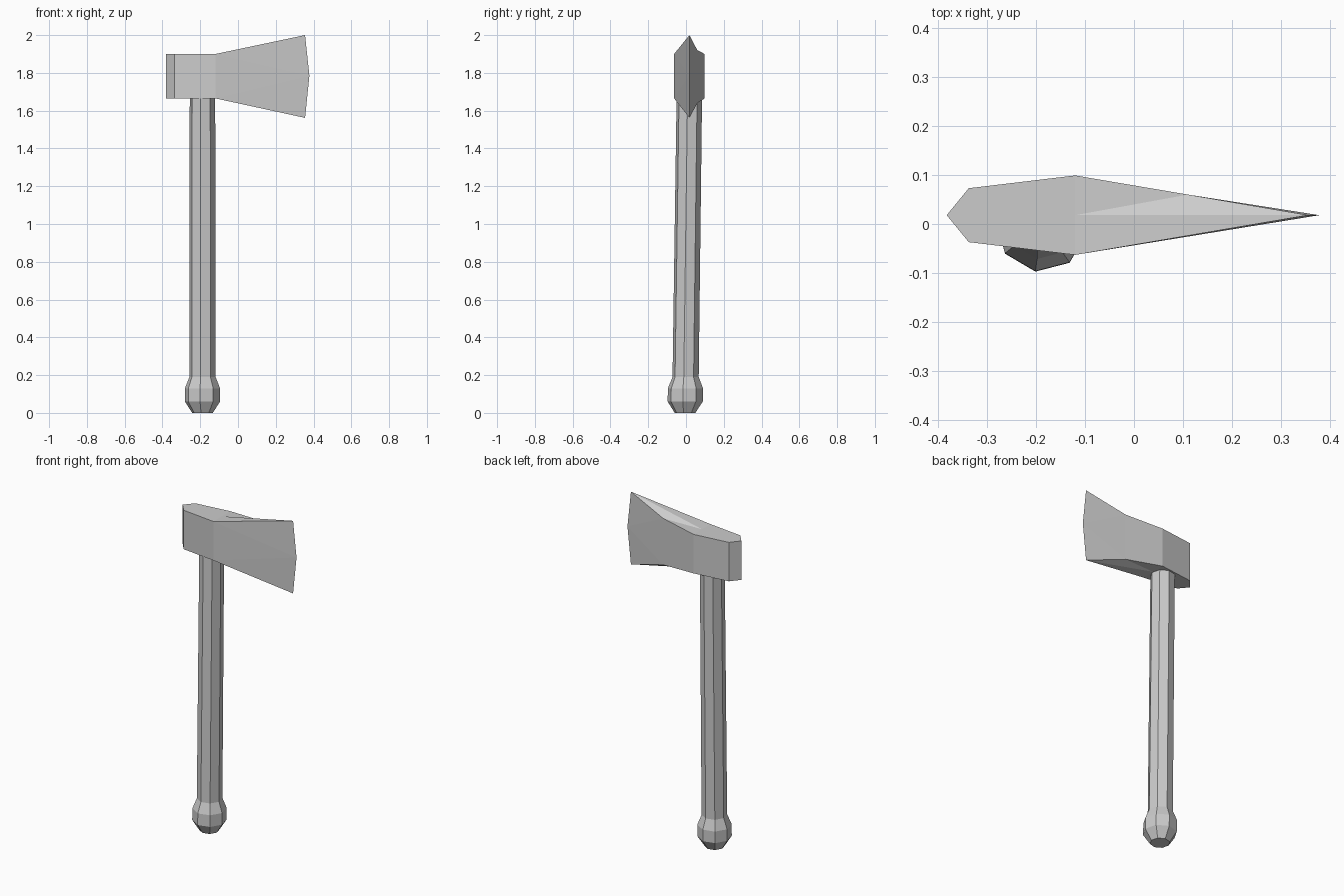
import bpy, bmesh
from math import cos, sin, radians

if "Cube" in bpy.data.objects:
    bpy.data.objects.remove(bpy.data.objects["Cube"])


def make_object(name, bm):
    bmesh.ops.recalc_face_normals(bm, faces=bm.faces)
    mesh = bpy.data.meshes.new(name)
    bm.to_mesh(mesh)
    bm.free()
    obj = bpy.data.objects.new(name, mesh)
    bpy.context.collection.objects.link(obj)
    return obj


# Handle: octagonal rings (radius, z, centre y), leaning slightly back
SIDES = 8
profile = [(0.055, 0.0, -0.005), (0.094, 0.06, -0.004), (0.094, 0.13, -0.003),
           (0.070, 0.19, -0.002), (0.068, 1.70, 0.018)]
bm = bmesh.new()
rings = []
for r, z, cy in profile:
    angles = [radians(-8 + 360 / SIDES * i) for i in range(SIDES)]
    rings.append([bm.verts.new((-0.188 + r * cos(a), cy + r * sin(a), z)) for a in angles])
for low, high in zip(rings, rings[1:]):
    for i in range(SIDES):
        j = (i + 1) % SIDES
        bm.faces.new((low[i], low[j], high[j], high[i]))
bm.faces.new(rings[0])
bm.faces.new(rings[-1])
make_object("handle", bm)

# Axe head: named corners as (x, y, bottom z, top z)
corners = {
    "poll": (-0.382, 0.018, 1.665, 1.90),
    "poll_back": (-0.337, 0.073, 1.665, 1.90),
    "cheek_back": (-0.12, 0.099, 1.665, 1.90),
    "bevel_back": (0.11, 0.06, 1.64, 1.92),
    "tip": (0.355, 0.018, 1.562, 2.0),
    "cheek_front": (-0.12, -0.063, 1.665, 1.90),
    "poll_front": (-0.337, -0.037, 1.665, 1.90),
    "ridge": (-0.12, 0.018, 1.665, 1.90),
}
bm = bmesh.new()
low = {k: bm.verts.new((x, y, a)) for k, (x, y, a, b) in corners.items()}
high = {k: bm.verts.new((x, y, b)) for k, (x, y, a, b) in corners.items()}
edge_mid = bm.verts.new((0.378, 0.018, 1.785))

# Top and bottom surfaces
caps = ["poll poll_front cheek_front ridge cheek_back poll_back",
        "ridge cheek_front tip", "ridge tip bevel_back", "ridge bevel_back cheek_back"]
for level in (low, high):
    for cap in caps:
        bm.faces.new([level[k] for k in cap.split()])

# Side walls
wall = ["cheek_front", "poll_front", "poll", "poll_back", "cheek_back", "bevel_back"]
for a, b in zip(wall, wall[1:]):
    bm.faces.new((low[a], low[b], high[b], high[a]))

# Blade cheeks fanning to the curved cutting edge
for k in ("cheek_front", "bevel_back"):
    bm.faces.new((low[k], edge_mid, high[k]))
    for level in (low, high):
        bm.faces.new((level[k], level["tip"], edge_mid))
make_object("axe_head", bm)
